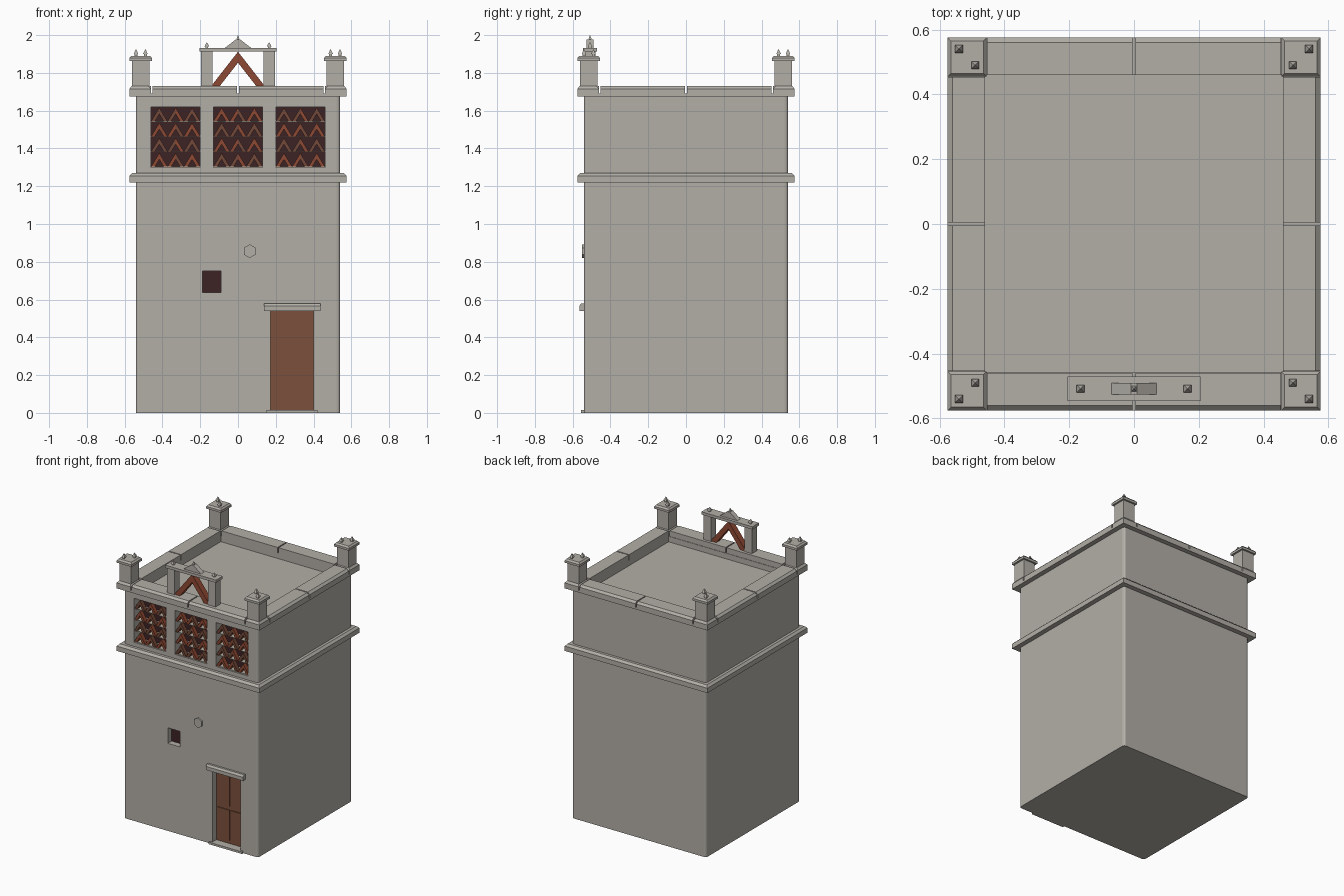
import bpy, bmesh, math
from mathutils import Matrix, Vector

if "Cube" in bpy.data.objects:
    bpy.data.objects.remove(bpy.data.objects["Cube"], do_unlink=True)


def material(name, r, g, b):
    m = bpy.data.materials.new(name)
    m.use_nodes = True
    m.diffuse_color = (r, g, b, 1)
    m.node_tree.nodes["Principled BSDF"].inputs["Base Color"].default_value = (r, g, b, 1)
    return m


STONE = material("grey stone", 0.45, 0.43, 0.39)
WOOD = material("brown wood", 0.20, 0.08, 0.045)
BRICK = material("red brick", 0.27, 0.065, 0.032)
BROWN = material("brown tile", 0.17, 0.065, 0.04)
DARK = material("dark opening", 0.045, 0.016, 0.018)
SHELF = material("pale shelf", 0.55, 0.49, 0.41)


def box(bm, x0, x1, y0, y1, z0, z1, inset=0):
    """Box whose top face can be drawn in on all sides."""
    low = [bm.verts.new((x, y, z0)) for x, y in ((x0, y0), (x1, y0), (x1, y1), (x0, y1))]
    i = inset
    top = [bm.verts.new((x, y, z1)) for x, y in
           ((x0 + i, y0 + i), (x1 - i, y0 + i), (x1 - i, y1 - i), (x0 + i, y1 - i))]
    bm.faces.new(low[::-1])
    bm.faces.new(top)
    for k in range(4):
        n = (k + 1) % 4
        bm.faces.new((low[k], low[n], top[n], top[k]))


def prism(bm, profile, a, b, along="y"):
    """Profile of (across, up) points extruded from a to b."""
    def ring(t):
        return [bm.verts.new((u, t, v) if along == "y" else (t, u, v)) for u, v in profile]
    r0, r1 = ring(a), ring(b)
    bm.faces.new(r0)
    bm.faces.new(r1[::-1])
    for k in range(len(profile)):
        n = (k + 1) % len(profile)
        bm.faces.new((r0[k], r1[k], r1[n], r0[n]))


def spike(bm, x, y, z, h=0.035, r=0.012):
    """Small square finial on a short stem."""
    box(bm, x - r * 0.6, x + r * 0.6, y - r * 0.6, y + r * 0.6, z, z + h * 0.3)
    box(bm, x - r, x + r, y - r, y + r, z + h * 0.3, z + h, r * 0.93)


def half_chevron(side, cx, z, half, height, thick):
    """One leaning tile of an upside-down V."""
    foot = half * (1 - thick / height)
    return [(cx + side * half, z), (cx, z + height), (cx, z + height - thick), (cx + side * foot, z)]


def finish(name, bm, mat):
    bmesh.ops.recalc_face_normals(bm, faces=bm.faces[:])
    me = bpy.data.meshes.new(name)
    bm.to_mesh(me)
    bm.free()
    me.materials.append(mat)
    ob = bpy.data.objects.new(name, me)
    bpy.context.collection.objects.link(ob)
    return ob


def make_box(name, mat, *dims):
    bm = bmesh.new()
    box(bm, *dims)
    return finish(name, bm, mat)


WALL = 0.54
RIM = 0.575
INNER = 0.46
PANELS = (-0.33, 0, 0.33)
HALF = 0.13

# Tower walls with softened vertical corners
bm = bmesh.new()
box(bm, -WALL, WALL, -WALL, WALL, 0, 1.69)
upright = [e for e in bm.edges if abs(e.verts[0].co.z - e.verts[1].co.z) > 1]
bmesh.ops.bevel(bm, geom=upright, offset=0.018, segments=3, affect='EDGES', profile=0.5)
tower = finish("tower_walls", bm, STONE)

# Openings and sunken roof cut out of the walls
bm = bmesh.new()
for cx in PANELS:
    box(bm, cx - HALF, cx + HALF, -0.7, -0.46, 1.3, 1.62)
box(bm, -0.187, -0.09, -0.7, -0.49, 0.637, 0.75)
box(bm, 0.172, 0.4, -0.7, -0.485, 0.012, 0.54)
box(bm, -INNER, INNER, -INNER + 0.003, INNER, 1.65, 1.8)
cutter = finish("opening_cutter", bm, STONE)
cutter.hide_render = True
mod = tower.modifiers.new("openings", 'BOOLEAN')
mod.operation = 'DIFFERENCE'
mod.solver = 'EXACT'
mod.object = cutter
bpy.context.view_layer.objects.active = tower
bpy.ops.object.modifier_apply(modifier=mod.name)
bpy.data.objects.remove(cutter, do_unlink=True)

# Moulding around the middle
bm = bmesh.new()
box(bm, -RIM, RIM, -RIM, RIM, 1.22, 1.255)
box(bm, -RIM, RIM, -RIM, RIM, 1.255, 1.27, 0.015)
finish("middle_moulding", bm, STONE)

# Parapet: continuous base with separate coping stones on each side
bm = bmesh.new()
coping = [(-RIM, 1.69), (-RIM, 1.715), (-0.56, 1.73), (-INNER, 1.73), (-INNER, 1.69)]
for k in range(4):
    box(bm, -RIM, INNER, -RIM, -INNER, 1.675, 1.69)
    prism(bm, coping, -0.453, -0.004, "x")
    prism(bm, coping, 0.004, 0.453, "x")
    box(bm, 0.461, RIM, -RIM, -0.461, 1.69, 1.715)
    box(bm, 0.461, RIM, -RIM, -0.461, 1.715, 1.73, 0.012)
    bmesh.ops.rotate(bm, verts=bm.verts[:], cent=(0, 0, 0), matrix=Matrix.Rotation(math.pi / 2, 3, 'Z'))
finish("parapet", bm, STONE)

# Corner pillars with caps and paired finials
for sx, xname in ((-1, "right"), (1, "left")):
    for sy, yname in ((-1, "front"), (1, "back")):
        bm = bmesh.new()
        cx, cy = sx * 0.515, sy * 0.515
        for r, z0, z1, inset in ((0.047, 1.73, 1.862, 0), (0.06, 1.862, 1.878, 0), (0.06, 1.878, 1.89, 0.01)):
            box(bm, cx - r, cx + r, cy - r, cy + r, z0, z1, inset)
        for d in (0.49, 0.54):
            spike(bm, sx * d, sy * d, 1.89)
        finish(f"{yname}_{xname}_pillar", bm, STONE)

# Small gable frame above the front
FY = -0.508
bm = bmesh.new()
for s in (-1, 1):
    box(bm, s * 0.165 - 0.03, s * 0.165 + 0.03, FY - 0.028, FY + 0.028, 1.73, 1.912)
    spike(bm, s * 0.165, FY, 1.932, 0.03)
box(bm, -0.205, 0.205, FY - 0.038, FY + 0.038, 1.912, 1.932)
prism(bm, [(-0.07, 1.932), (0.07, 1.932), (0.01, 1.978), (-0.01, 1.978)], FY - 0.018, FY + 0.018)
spike(bm, 0, FY, 1.97, 0.03, 0.008)
finish("gable_frame", bm, STONE)

bm = bmesh.new()
for s in (-1, 1):
    prism(bm, half_chevron(s, 0, 1.73, 0.142, 0.182, 0.058), FY - 0.022, FY + 0.022)
finish("gable_rafters", bm, BRICK)

# Nesting panels: dark back, thin shelves, rows of leaning tiles
rows, cols = 4, 3
pitch = 0.32 / rows
half = HALF / cols
for p, cx in enumerate(PANELS):
    make_box(f"panel_back_{p}", DARK, cx - HALF, cx + HALF, -0.466, -0.459, 1.3, 1.62)
    shelves, tiles = bmesh.new(), (bmesh.new(), bmesh.new())
    for r in range(rows):
        z = 1.3 + r * pitch
        box(shelves, cx - HALF, cx + HALF, -0.53, -0.466, z, z + 0.004)
        for c in range(cols):
            mid = cx - HALF + half * (2 * c + 1)
            for s in (-1, 1):
                pick = (r + p + (s > 0) * (c % 2)) % 2
                prism(tiles[pick], half_chevron(s, mid, z + 0.004, half, pitch - 0.008, 0.034), -0.535, -0.505)
    finish(f"panel_shelves_{p}", shelves, SHELF)
    finish(f"red_tiles_{p}", tiles[0], BRICK)
    finish(f"brown_tiles_{p}", tiles[1], BROWN)

# Small window and round boss
make_box("window_back", DARK, -0.187, -0.09, -0.496, -0.489, 0.637, 0.75)
bm = bmesh.new()
hexagon = [(0.062 + 0.036 * math.sin(k * math.pi / 3), 0.856 + 0.036 * math.cos(k * math.pi / 3)) for k in range(6)]
prism(bm, hexagon, -0.551, -0.53)
finish("wall_boss", bm, STONE)

# Door with raised panels, lintel and step
bm = bmesh.new()
box(bm, 0.172, 0.4, -0.495, -0.484, 0.012, 0.54)
for x0, x1 in ((0.186, 0.281), (0.291, 0.386)):
    for z0, z1 in ((0.04, 0.26), (0.285, 0.52)):
        box(bm, x0, x1, -0.501, -0.495, z0, z1)
finish("door", bm, WOOD)
bm = bmesh.new()
lintel = [(-0.53, 0.54), (-0.565, 0.54), (-0.565, 0.566), (-0.555, 0.58), (-0.53, 0.58)]
prism(bm, lintel, 0.137, 0.437, "x")
finish("door_lintel", bm, STONE)
make_box("door_step", STONE, 0.152, 0.42, -0.555, -0.485, 0, 0.015)
